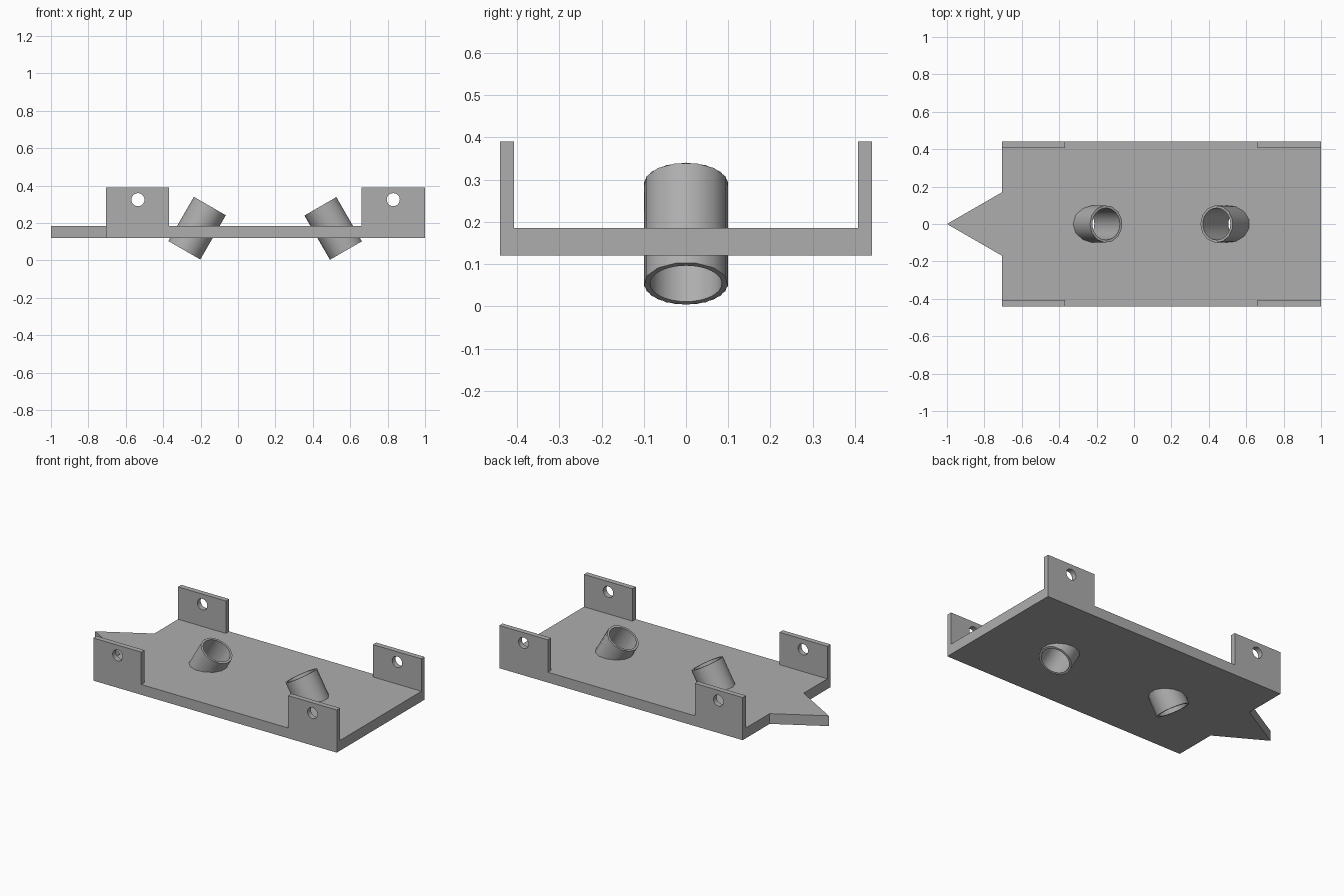
import bpy, bmesh, math
from mathutils import Matrix, Vector

cube = bpy.data.objects.get("Cube")
if cube:
    bpy.data.objects.remove(cube, do_unlink=True)

grey = bpy.data.materials.new("plain grey")
grey.use_nodes = True
colour = (0.42, 0.42, 0.42, 1)
grey.diffuse_color = colour
grey.node_tree.nodes["Principled BSDF"].inputs["Base Color"].default_value = colour

BOTTOM, DECK, TOP = 0.12, 0.185, 0.39
REAR, HALF, WALL = -0.705, 0.44, 0.033


def add_object(name, bm):
    bmesh.ops.recalc_face_normals(bm, faces=bm.faces)
    mesh = bpy.data.meshes.new(name)
    bm.to_mesh(mesh)
    bm.free()
    mesh.materials.append(grey)
    obj = bpy.data.objects.new(name, mesh)
    bpy.context.collection.objects.link(obj)
    return obj


def prism(name, outline, z0, z1):
    bm = bmesh.new()
    face = bm.faces.new([bm.verts.new((x, y, z0)) for x, y in outline])
    grown = bmesh.ops.extrude_face_region(bm, geom=[face])["geom"]
    moved = [v for v in grown if isinstance(v, bmesh.types.BMVert)]
    bmesh.ops.translate(bm, verts=moved, vec=(0, 0, z1 - z0))
    return add_object(name, bm)


def cylinder(name, radius, depth, sides, matrix):
    bm = bmesh.new()
    bmesh.ops.create_cone(bm, cap_ends=True, segments=sides, radius1=radius,
                          radius2=radius, depth=depth, matrix=matrix)
    return add_object(name, bm)


def combine(target, tool, operation):
    # Apply a boolean, then discard the tool
    mod = target.modifiers.new("cut", 'BOOLEAN')
    mod.operation, mod.object, mod.solver = operation, tool, 'EXACT'
    bpy.context.view_layer.update()
    graph = bpy.context.evaluated_depsgraph_get()
    mesh = bpy.data.meshes.new_from_object(target.evaluated_get(graph))
    target.modifiers.clear()
    target.data = mesh
    bpy.data.objects.remove(tool, do_unlink=True)


# Flat deck with a pointed end
base = prism("base_plate", [(-1, 0), (REAR, -0.17), (REAR, -HALF), (1, -HALF),
                            (1, HALF), (REAR, HALF), (REAR, 0.17)], BOTTOM, DECK)

# Four upright corner tabs
for x0, x1 in ((REAR, -0.37), (0.66, 1)):
    for side in (-1, 1):
        ya, yb = side * HALF, side * (HALF - WALL)
        tab = prism("tab", [(x0, ya), (x1, ya), (x1, yb), (x0, yb)], BOTTOM, TOP)
        combine(base, tab, 'UNION')

# Screw hole across each pair of tabs
for x in (-0.535, 0.83):
    place = Matrix.Translation((x, 0, 0.325)) @ Matrix.Rotation(math.pi / 2, 4, 'X')
    combine(base, cylinder("hole_cutter", 0.035, 2, 24, place), 'DIFFERENCE')

# Two slanted open tubes leaning toward each other through the deck
tubes = []
for name, x, lean in (("right_tube", -0.2175, 30), ("left_tube", 0.51, -30)):
    place = (Matrix.Translation((x, 0, 0.172)) @ Matrix.Rotation(math.radians(lean), 4, 'Y')
             @ Matrix.Rotation(math.pi / 2, 4, 'Z'))
    tube = cylinder(name, 0.1, 0.273, 13, place)
    for part in (tube, base):
        combine(part, cylinder("bore_cutter", 0.085, 0.6, 32, place), 'DIFFERENCE')
    tubes.append(tube)

# Smooth round walls, crisp edges
bpy.ops.object.select_all(action='DESELECT')
for obj in [base] + tubes:
    obj.select_set(True)
bpy.context.view_layer.objects.active = base
bpy.ops.object.shade_smooth_by_angle(angle=math.radians(35))
